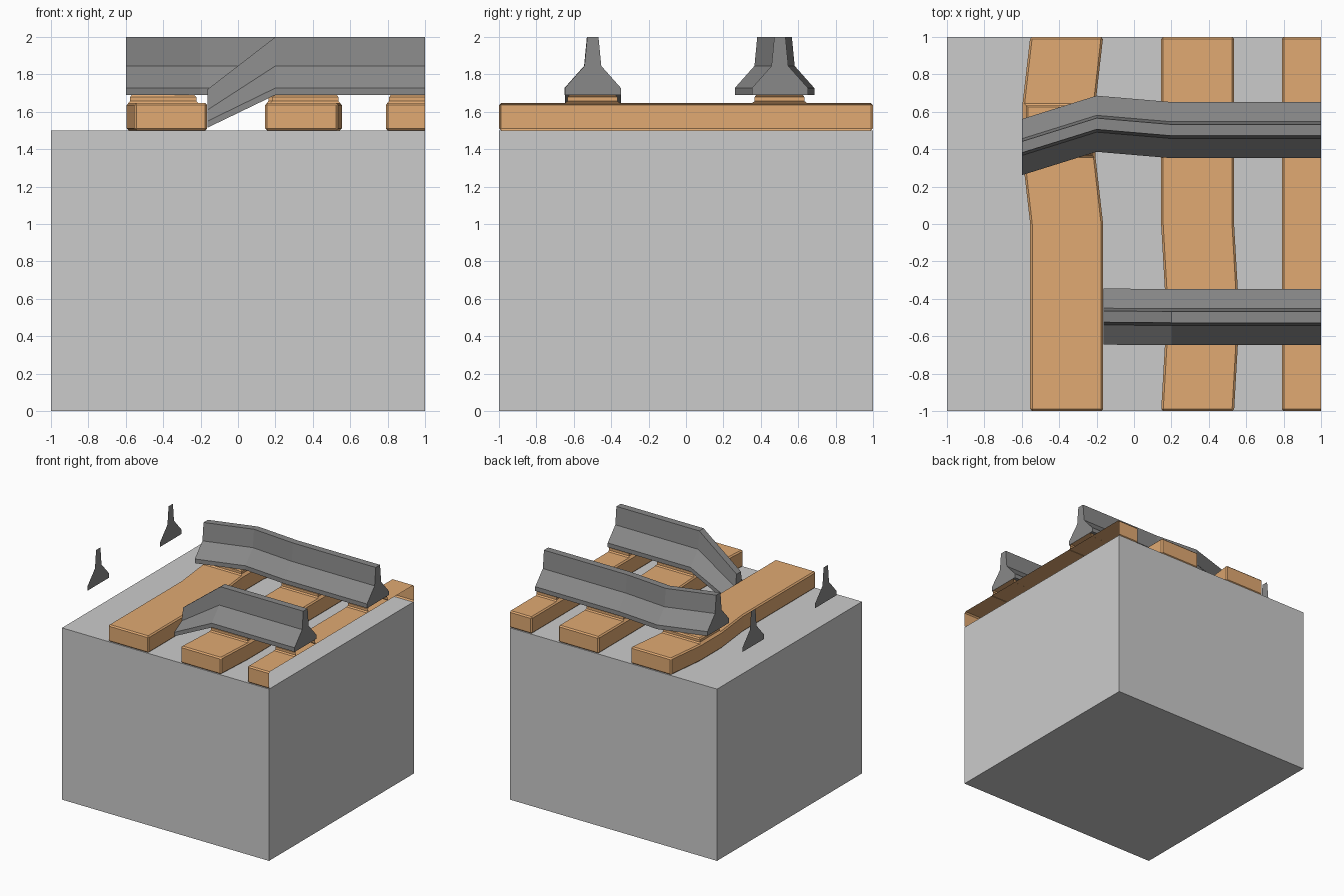
import bpy, bmesh

if "Cube" in bpy.data.objects:
    bpy.data.objects.remove(bpy.data.objects["Cube"])


def material(name, color):
    m = bpy.data.materials.new(name)
    m.diffuse_color = color
    m.use_nodes = True
    m.node_tree.nodes["Principled BSDF"].inputs["Base Color"].default_value = m.diffuse_color
    return m


WOOD = material("wood", (0.75, 0.40, 0.17, 1))
STEEL = material("steel", (0.25, 0.25, 0.25, 1))


def finish(bm, name, mat=None):
    me = bpy.data.meshes.new(name)
    bm.to_mesh(me)
    bm.free()
    ob = bpy.data.objects.new(name, me)
    bpy.context.collection.objects.link(ob)
    if mat:
        me.materials.append(mat)
    return ob


def loft(rings, cap_start=True):
    """Closed skin through a list of equally sized point rings."""
    bm = bmesh.new()
    vs = [[bm.verts.new(p) for p in r] for r in rings]
    n = len(vs[0])
    for a, b in zip(vs, vs[1:]):
        for i in range(n):
            j = (i + 1) % n
            bm.faces.new((a[i], a[j], b[j], b[i]))
    if cap_start:
        bm.faces.new(vs[0])
    bm.faces.new(vs[-1])
    bmesh.ops.recalc_face_normals(bm, faces=bm.faces)
    return bm


def trim(bm):
    """Cut the part off at the tile border x = 1, leaving it open."""
    bmesh.ops.bisect_plane(bm, geom=bm.verts[:] + bm.edges[:] + bm.faces[:],
                           plane_co=(1, 0, 0), plane_no=(1, 0, 0), clear_outer=True)


def sleeper(name, cx, path):
    rings = [[(cx + dx + sx * 0.195, y, z) for sx, z in
              ((-1, 1.5), (1, 1.5), (1, 1.647), (-1, 1.647))] for y, dx in path]
    bm = loft(rings)
    sharp = [e for e in bm.edges if e.calc_face_angle(0) > 0.8]
    bmesh.ops.bevel(bm, geom=sharp, offset=0.011, segments=1, affect='EDGES')
    # open underside
    bm.normal_update()
    bmesh.ops.delete(bm, geom=[f for f in bm.faces if f.normal.z < -0.95], context='FACES')
    trim(bm)
    finish(bm, name, WOOD)


def plate(name, cx, cy):
    steps = ((.188, .147, 1.645), (.178, .134, 1.657), (.178, .134, 1.678), (.168, .125, 1.689))
    rings = [[(cx + sx * hx, cy + sy * hy, z) for sx, sy in
              ((-1, -1), (1, -1), (1, 1), (-1, 1))] for hx, hy, z in steps]
    bm = loft(rings, cap_start=False)
    trim(bm)
    finish(bm, name, WOOD)


# rail section: half width per level
HALF = (0.15, 0.15, 0.045, 0.03)
LEVELS = (1.69, 1.727, 1.845, 2.0)


def rail_ring(x, cy, levels=LEVELS):
    side = list(zip(HALF, levels))
    return [(x, cy + h, z) for h, z in side] + [(x, cy - h, z) for h, z in reversed(side)]


# ground block
bm = bmesh.new()
bmesh.ops.create_cube(bm, size=1)
for v in bm.verts:
    v.co = (v.co.x * 2, v.co.y * 2, 0.75 + v.co.z * 1.5)
finish(bm, "ground_block")

# sleepers: left and middle ones are bent
sleeper("sleeper_left", -0.36, ((-1, 0), (0, 0), (.35, -.04), (.65, -.04), (1, 0)))
sleeper("sleeper_middle", 0.34, ((-1, 0), (-.65, .02), (-.35, .02), (0, 0), (1, 0)))
sleeper("sleeper_right", 0.985, ((-1, 0), (1, 0)))

# raised seats under the rails
for name, cx, cy in (("left_back", -.40, .5), ("middle_back", .34, .5),
                     ("middle_front", .36, -.5), ("right_back", .985, .5),
                     ("right_front", .985, -.5)):
    plate("rail_seat_" + name, cx, cy)

# back rail bends sideways, front rail collapses downwards
back = [(-.6, .411), (-.2, .536), (.2, .502), (1, .502)]
finish(loft([rail_ring(x, y) for x, y in back]), "rail_back", STEEL)
drooped = (1.515, 1.55, 1.61, 1.72)
finish(loft([rail_ring(-.163, -.495, drooped), rail_ring(.2, -.498), rail_ring(1, -.498)]),
       "rail_front", STEEL)

# loose flat rail ends at the far border
for name, cy in (("back", .5), ("front", -.5)):
    bm = bmesh.new()
    bm.faces.new([bm.verts.new(p) for p in rail_ring(-1, cy)])
    finish(bm, "rail_end_" + name, STEEL)
